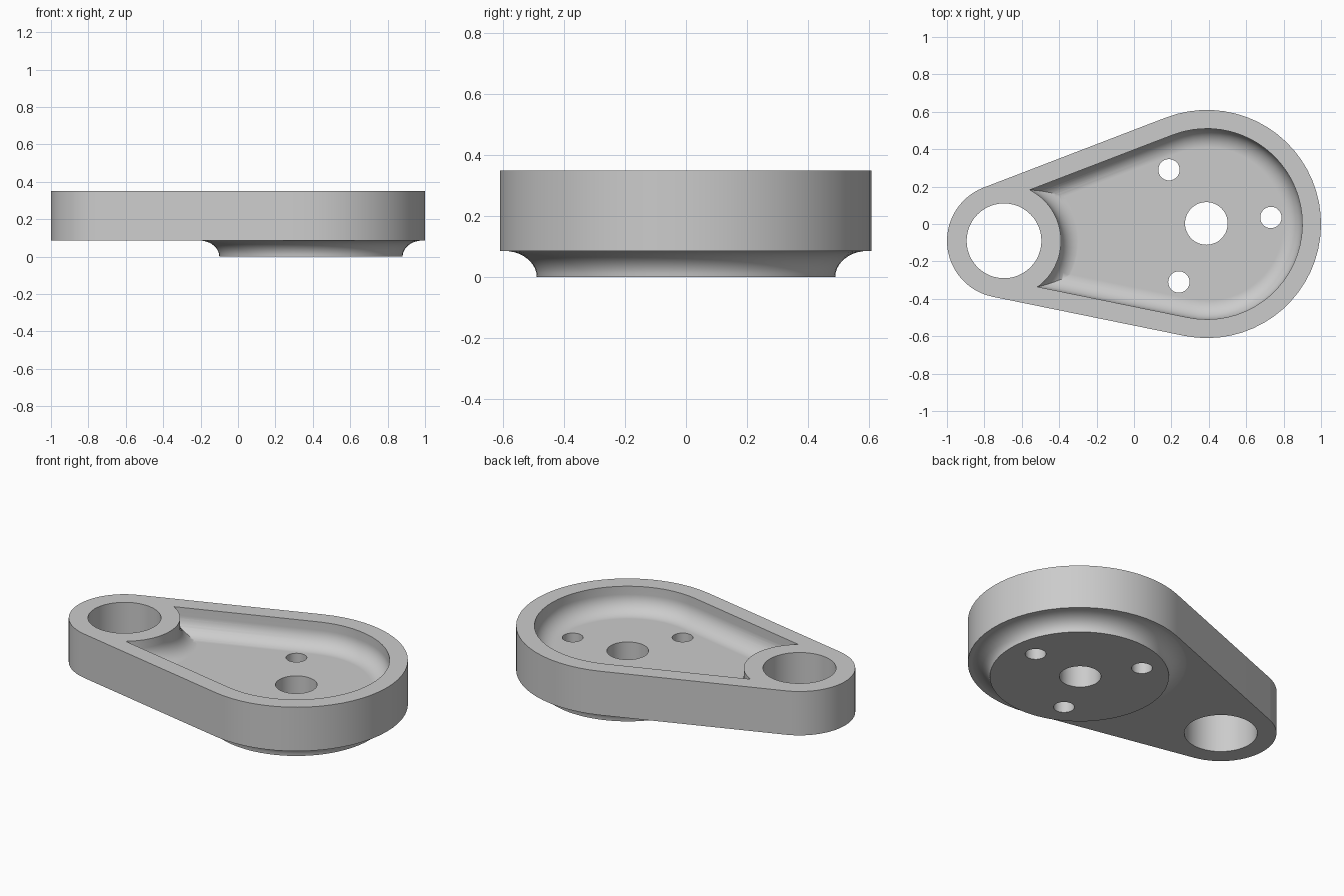
import bpy, bmesh, math

cube = bpy.data.objects.get("Cube")
if cube:
    bpy.data.objects.remove(cube, do_unlink=True)

# Main dimensions
BIG, BIG_R = (0.39, 0.0), 0.61
SMALL, SMALL_R = (-0.695, -0.09), 0.305
BASE, TOP, FLOOR = 0.085, 0.35, 0.2
WALL, COVE = 0.1, 0.1
STEPS = 10

metal = bpy.data.materials.new("plain_grey")
metal.use_nodes = True
grey = (0.6, 0.6, 0.6, 1)
metal.diffuse_color = grey
metal.node_tree.nodes["Principled BSDF"].inputs["Base Color"].default_value = grey


def arc(center, r, a0, a1, n):
    return [(center[0] + r * math.cos(a0 + (a1 - a0) * i / n),
             center[1] + r * math.sin(a0 + (a1 - a0) * i / n)) for i in range(n + 1)]


def circle(center, r, n=64):
    return arc(center, r, 0, math.tau, n)[:-1]


def teardrop(inset):
    """Outline wrapped around the two end circles, moved inwards."""
    dx, dy = BIG[0] - SMALL[0], BIG[1] - SMALL[1]
    th = math.atan2(dy, dx)
    phi = math.acos((SMALL_R - BIG_R) / math.hypot(dx, dy))
    return (arc(BIG, BIG_R - inset, th - phi, th + phi, 36)
            + arc(SMALL, SMALL_R - inset, th + phi, th + math.tau - phi, 24))


def loft(name, rings):
    """Closed solid through a stack of (z, outline) rings."""
    bm = bmesh.new()
    loops = [[bm.verts.new((x, y, z)) for x, y in pts] for z, pts in rings]
    bm.faces.new(loops[0][::-1])
    bm.faces.new(loops[-1])
    for a, b in zip(loops, loops[1:]):
        for i in range(len(a)):
            j = (i + 1) % len(a)
            bm.faces.new((a[i], a[j], b[j], b[i]))
    bmesh.ops.recalc_face_normals(bm, faces=bm.faces)
    mesh = bpy.data.meshes.new(name)
    bm.to_mesh(mesh)
    bm.free()
    mesh.materials.append(metal)
    ob = bpy.data.objects.new(name, mesh)
    bpy.context.collection.objects.link(ob)
    return ob


def combine(target, tool, operation):
    bpy.context.view_layer.objects.active = target
    mod = target.modifiers.new("combine", 'BOOLEAN')
    mod.operation, mod.solver, mod.object = operation, 'EXACT', tool
    bpy.ops.object.modifier_apply(modifier=mod.name)
    bpy.data.objects.remove(tool, do_unlink=True)


quarter = [math.pi / 2 * i / STEPS for i in range(STEPS + 1)]

# Teardrop body
body = loft("link_plate", [(BASE, teardrop(0)), (TOP, teardrop(0))])

# Round boss underneath, flaring out to the body
flare = [(0.0, circle(BIG, 0.49))]
for a in quarter[1:]:
    flare.append(((BASE + 0.0005) * math.sin(a), circle(BIG, 0.49 + 0.107 * (1 - math.cos(a)))))
flare.append((BASE + 0.05, circle(BIG, 0.597)))
combine(body, loft("boss", flare), 'UNION')

# Pocket with a coved floor edge, going around the flared eye
cove = [(FLOOR + COVE * (1 - math.cos(a)), COVE * (1 - math.sin(a))) for a in quarter]
pocket = loft("pocket", [(z, teardrop(WALL + o)) for z, o in cove]
              + [(TOP + 0.1, teardrop(WALL))])
eye = [(FLOOR - 0.05, circle(SMALL, SMALL_R + COVE))]
eye += [(z - 0.0005, circle(SMALL, SMALL_R + o)) for z, o in cove]
eye.append((TOP + 0.2, circle(SMALL, SMALL_R)))
combine(pocket, loft("eye", eye), 'DIFFERENCE')
combine(body, pocket, 'DIFFERENCE')

# Through holes: eye, centre bore and three screw holes
holes = [(SMALL, 0.2), ((0.387, 0.003), 0.114)]
holes += [(p, 0.057) for p in ((0.187, 0.29), (0.732, 0.035), (0.24, -0.31))]
for center, r in holes:
    outline = circle(center, r, 48)
    combine(body, loft("hole", [(-0.1, outline), (TOP + 0.1, outline)]), 'DIFFERENCE')

# Smooth curves, crisp edges
bpy.ops.object.select_all(action='DESELECT')
body.select_set(True)
bpy.context.view_layer.objects.active = body
bpy.ops.object.shade_smooth_by_angle(angle=math.radians(30))
weighted = body.modifiers.new("flat_faces", 'WEIGHTED_NORMAL')
weighted.keep_sharp = True
